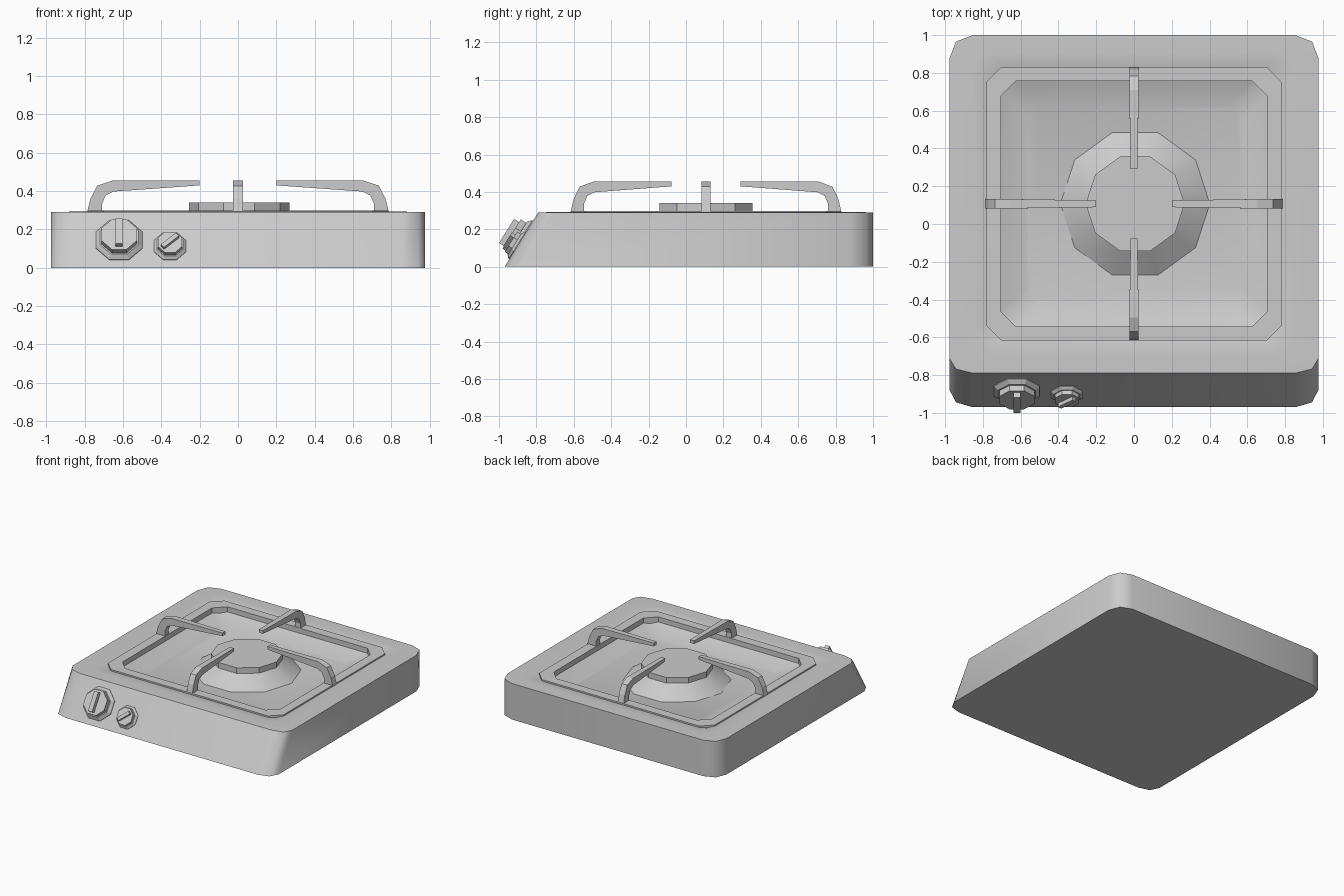
import bpy, bmesh, math
from mathutils import Matrix, Vector

cube = bpy.data.objects.get("Cube")
if cube:
    bpy.data.objects.remove(cube, do_unlink=True)

grey = bpy.data.materials.new("plain_grey")
grey.use_nodes = True
grey.diffuse_color = (0.6, 0.6, 0.6, 1)
grey.node_tree.nodes["Principled BSDF"].inputs["Base Color"].default_value = (0.6, 0.6, 0.6, 1)

CY = 0.107      # centre of the hob in y
HEIGHT = 0.29   # height of the body


def finish(name, bm, smooth=None):
    """Turn a bmesh into a named grey object."""
    bmesh.ops.recalc_face_normals(bm, faces=bm.faces)
    mesh = bpy.data.meshes.new(name)
    bm.to_mesh(mesh)
    bm.free()
    mesh.materials.append(grey)
    obj = bpy.data.objects.new(name, mesh)
    bpy.context.collection.objects.link(obj)
    if smooth:
        bpy.ops.object.select_all(action='DESELECT')
        obj.select_set(True)
        bpy.context.view_layer.objects.active = obj
        bpy.ops.object.shade_smooth_by_angle(angle=math.radians(smooth))
    return obj


def loft(bm, loops, closed=False):
    """Skin rings of points; cap the ends, or join last to first."""
    rings = [[bm.verts.new(p) for p in loop] for loop in loops]
    pairs = list(zip(rings, rings[1:]))
    if closed:
        pairs.append((rings[-1], rings[0]))
    else:
        bm.faces.new(rings[0])
        bm.faces.new(rings[-1])
    for a, b in pairs:
        for i in range(len(a)):
            j = (i + 1) % len(a)
            bm.faces.new((a[i], a[j], b[j], b[i]))


def cut_rect(hx, front, back, z, cut, front_ratio=1.0, mid=True):
    """Rectangle with cut corners, optionally with a middle corner point."""
    k = cut * 0.28
    corner = [(0, cut), (k, k), (cut, 0)] if mid else [(0, cut), (cut, 0)]
    pts = []
    for sx, y, sy in ((1, back, 1), (-1, back, 1), (-1, front, -1), (1, front, -1)):
        order = corner if sx * sy > 0 else corner[::-1]
        depth = 1.0 if sy > 0 else front_ratio
        pts += [(sx * (hx - dx), y - sy * dy * depth, z) for dx, dy in order]
    return pts


def hob_rect(hx, hy, z, cut, mid=True):
    return cut_rect(hx, CY - hy, CY + hy, z, cut, mid=mid)


def polygon(radius, sides, z, turn=0.0):
    return [(radius * math.cos(2 * math.pi * i / sides + turn),
             radius * math.sin(2 * math.pi * i / sides + turn), z) for i in range(sides)]


# Body: sloping front, cut corners and a dished top
bm = bmesh.new()
loft(bm, [cut_rect(0.977, -0.97, 1.0, 0, 0.123, 0.75),
          cut_rect(0.977, -0.79, 1.0, HEIGHT, 0.123, 0.65),
          hob_rect(0.86, 0.80, 0.293, 0.10),
          hob_rect(0.785, 0.73, 0.288, 0.09),
          hob_rect(0.70, 0.645, 0.255, 0.08),
          hob_rect(0.57, 0.52, 0.203, 0.07)])
finish("body", bm, 50)

# Rectangular base frame of the pan support
bm = bmesh.new()
loft(bm, [hob_rect(0.782, 0.725, 0.245, 0.08, False),
          hob_rect(0.782, 0.725, 0.298, 0.08, False),
          hob_rect(0.705, 0.65, 0.298, 0.08, False),
          hob_rect(0.705, 0.65, 0.245, 0.08, False)], closed=True)
finish("support_frame", bm)

# Four bent arms reaching towards the burner
ARM = [(0.785, 0.27), (0.785, 0.30), (0.77, 0.36), (0.735, 0.428), (0.655, 0.455), (0.20, 0.455),
       (0.20, 0.43), (0.65, 0.398), (0.69, 0.378), (0.71, 0.335), (0.71, 0.27)]
for name, angle in (("left", 0), ("back", 90), ("right", 180), ("front", 270)):
    scale = 0.92 if angle % 180 else 1.0
    bm = bmesh.new()
    sides = []
    for s in (-1, 1):
        sides.append([(r * scale, s * (0.018 if r < 0.5 else 0.025), z) for r, z in ARM])
    loft(bm, sides)
    bm.transform(Matrix.Translation((0, CY, 0)) @ Matrix.Rotation(math.radians(angle), 4, 'Z'))
    finish(name + "_support_arm", bm)

# Burner cone and cap
for name, rings, smooth in (("burner_cone", ((0.40, 0.20), (0.25, 0.30)), 30),
                            ("burner_cap", ((0.262, 0.295), (0.262, 0.34)), None)):
    bm = bmesh.new()
    loft(bm, [polygon(r, 10, z) for r, z in rings])
    bm.transform(Matrix.Translation((0.006, CY, 0)))
    finish(name, bm, smooth)

# Control knobs: tapered octagonal base, smaller cap and a grip bar, set on the slope
slope = Vector((0, 0.18, HEIGHT)).normalized()
across = Vector((1, 0, 0))
tilt = Matrix((across, slope, across.cross(slope))).transposed().to_4x4()
for name, x, z, size, turn in (("large", -0.62, 0.143, 1.0, 0), ("small", -0.355, 0.112, 0.69, -48)):
    place = Matrix.Translation((x, -0.97 + 0.18 * z / HEIGHT, z)) @ tilt @ Matrix.Scale(size, 4)
    for part, rings in (("base", ((0.131, -0.005), (0.131, 0.005), (0.108, 0.025))),
                        ("cap", ((0.10, 0.02), (0.10, 0.06)))):
        bm = bmesh.new()
        loft(bm, [polygon(r, 8, h, math.pi / 8) for r, h in rings])
        bm.transform(place)
        finish(name + "_knob_" + part, bm)
    bm = bmesh.new()
    bmesh.ops.create_cube(bm, size=1)
    bm.transform(place @ Matrix.Rotation(math.radians(turn), 4, 'Z')
                 @ Matrix.Translation((0, 0, 0.071)) @ Matrix.Diagonal((0.036, 0.152, 0.042, 1)))
    finish(name + "_knob_grip", bm)
